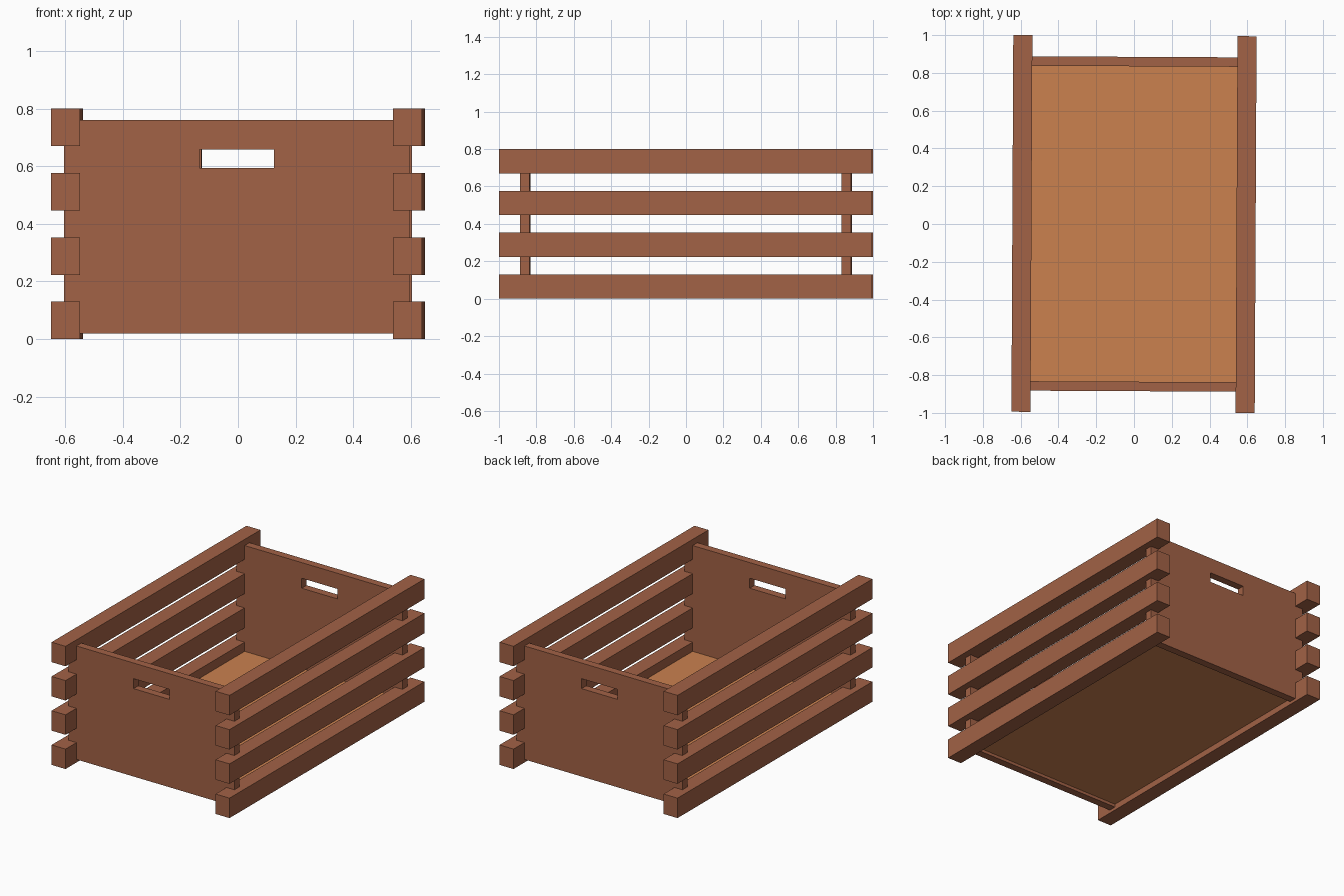
import bpy, bmesh
from mathutils import Matrix

if "Cube" in bpy.data.objects:
    bpy.data.objects.remove(bpy.data.objects["Cube"])

TWIST = Matrix.Rotation(-0.005, 4, 'Z')  # whole crate sits very slightly turned


def material(name, rgb):
    m = bpy.data.materials.new(name)
    m.diffuse_color = (*rgb, 1)
    m.use_nodes = True
    m.node_tree.nodes["Principled BSDF"].inputs["Base Color"].default_value = m.diffuse_color
    return m


wood = material("brown_wood", (0.362, 0.122, 0.061))
board = material("orange_board", (0.597, 0.220, 0.078))


def finish(name, bm, mat):
    bm.transform(TWIST)
    bmesh.ops.recalc_face_normals(bm, faces=bm.faces)
    me = bpy.data.meshes.new(name)
    bm.to_mesh(me)
    bm.free()
    me.materials.append(mat)
    bpy.context.collection.objects.link(bpy.data.objects.new(name, me))


def box(name, lo, hi, mat):
    bm = bmesh.new()
    size = [b - a for a, b in zip(lo, hi)]
    mid = [(a + b) / 2 for a, b in zip(lo, hi)]
    bmesh.ops.create_cube(bm, size=1, matrix=Matrix.Translation(mid) @ Matrix.Diagonal((*size, 1)))
    finish(name, bm, mat)


def end_panel(name, y):
    # 3x3 grid without its middle cell, extruded to thickness
    xs, zs = (-0.6, -0.13, 0.13, 0.6), (0.02, 0.593, 0.658, 0.76)
    bm = bmesh.new()
    v = [[bm.verts.new((x, y - 0.025, z)) for x in xs] for z in zs]
    faces = [bm.faces.new((v[j][i], v[j][i + 1], v[j + 1][i + 1], v[j + 1][i]))
             for j in range(3) for i in range(3) if (i, j) != (1, 1)]
    ext = bmesh.ops.extrude_face_region(bm, geom=faces, use_keep_orig=True)
    moved = [g for g in ext["geom"] if isinstance(g, bmesh.types.BMVert)]
    bmesh.ops.translate(bm, verts=moved, vec=(0, 0.05, 0))
    finish(name, bm, wood)


# side rails
for side, s in (("left", -1), ("right", 1)):
    for k in range(4):
        z = k * 0.2233
        x0, x1 = sorted((s * 0.543, s * 0.644))
        box(f"{side}_rail_{k + 1}", (x0, -0.997, z), (x1, 0.997, z + 0.13), wood)

# end panels with handle slots
end_panel("front_panel", -0.86)
end_panel("back_panel", 0.86)

# floor board
box("floor_board", (-0.544, -0.836, 0.04), (0.544, 0.836, 0.07), board)
